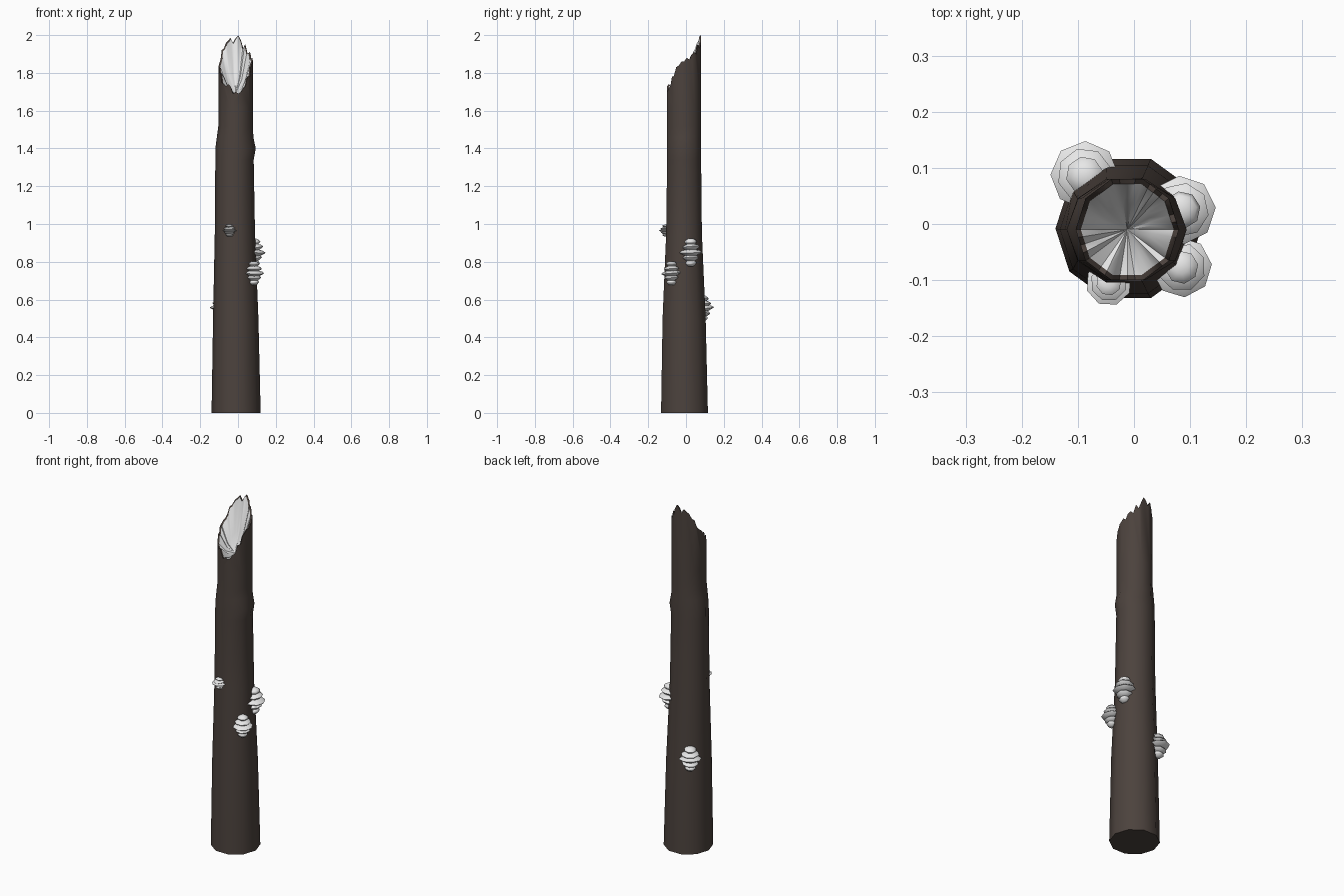
import bpy, bmesh, math, random
from mathutils import Matrix, Vector

if "Cube" in bpy.data.objects:
    bpy.data.objects.remove(bpy.data.objects["Cube"])

random.seed(4)


def material(name, colour):
    m = bpy.data.materials.new(name)
    m.diffuse_color = (*colour, 1)
    m.use_nodes = True
    m.node_tree.nodes["Principled BSDF"].inputs["Base Color"].default_value = m.diffuse_color
    return m


bark = material("dark bark", (0.072, 0.055, 0.047))
pale = material("pale white", (0.8, 0.8, 0.8))


def finish(bm, name, mats, angle):
    bmesh.ops.recalc_face_normals(bm, faces=bm.faces)
    me = bpy.data.meshes.new(name)
    bm.to_mesh(me)
    bm.free()
    for m in mats:
        me.materials.append(m)
    ob = bpy.data.objects.new(name, me)
    bpy.context.collection.objects.link(ob)
    bpy.ops.object.select_all(action='DESELECT')
    ob.select_set(True)
    bpy.context.view_layer.objects.active = ob
    bpy.ops.object.shade_smooth_by_angle(angle=math.radians(angle))
    return ob


# Trunk: ten-sided rings given as (z, xmin, xmax, ymin, ymax)
SIDES, SUB = 10, 4
RINGS = [(0, -.14, .12, -.132, .116), (.5, -.132, .108, -.124, .104),
         (.95, -.123, .09, -.105, .084), (1.34, -.12, .083, -.1, .08),
         (1.4, -.12, .094, -.1, .08), (1.46, -.112, .081, -.1, .08),
         (1.52, -.104, .08, -.1, .08), (1.62, -.104, .08, -.1, .08)]
# Heights of the splintered rim, every 9 degrees from +x
RIM = [1.86, 1.88, 1.87, 1.90, 1.91, 1.90, 1.95, 1.93, 1.97, 2.0,
       1.985, 1.96, 1.985, 1.97, 1.96, 1.93, 1.92, 1.88, 1.86, 1.85,
       1.83, 1.83, 1.79, 1.80, 1.75, 1.74, 1.73, 1.74, 1.73, 1.69,
       1.70, 1.69, 1.70, 1.72, 1.73, 1.78, 1.78, 1.83, 1.84, 1.86]


def ring_points(z, x0, x1, y0, y1):
    c = Vector(((x0 + x1) / 2, (y0 + y1) / 2, z))
    rx, ry = (x1 - x0) / 2, (y1 - y0) / 2 / math.sin(math.radians(72))
    return [c + Vector((rx * math.cos(i * math.tau / SIDES),
                        ry * math.sin(i * math.tau / SIDES), 0)) for i in range(SIDES)]


bm = bmesh.new()
rings = [[bm.verts.new(p) for p in ring_points(*r)] for r in RINGS]
for a, b in zip(rings, rings[1:]):
    for i in range(SIDES):
        j = (i + 1) % SIDES
        bm.faces.new((a[i], a[j], b[j], b[i]))
bm.faces.new(rings[0][::-1])

# Splintered rim, inner lip and pale hollow
top = ring_points(*RINGS[-1])
centre = sum(top, Vector()) / SIDES
N = len(RIM)


def rim_ring(scale, height):
    out = []
    for k, z in enumerate(RIM):
        i, t = divmod(k, SUB)
        p = top[i].lerp(top[(i + 1) % SIDES], t / SUB)
        p = centre + (p - centre) * scale
        out.append(bm.verts.new((p.x, p.y, height(z))))
    return out


outer = rim_ring(1, lambda z: z)
lip = rim_ring(.9, lambda z: z - .005)
hollow = rim_ring(.5, lambda z: 1.68 + .4 * (z - 1.69))
tip = bm.verts.new((centre.x, centre.y, 1.69))
for i in range(SIDES):
    edge = [outer[(i * SUB + s) % N] for s in range(SUB + 1)]
    bm.faces.new([rings[-1][i], rings[-1][(i + 1) % SIDES]] + edge[::-1])
for k in range(N):
    j = (k + 1) % N
    bm.faces.new((outer[k], outer[j], lip[j], lip[k]))
    bm.faces.new((lip[k], lip[j], hollow[j], hollow[k])).material_index = 1
    bm.faces.new((hollow[k], hollow[j], tip)).material_index = 1
finish(bm, "broken_trunk", [bark, pale], 45)


# Bracket fungi: stacks of eight-sided lens-shaped caps
def fungus(name, x, y, z0, z1, radius):
    bm = bmesh.new()
    sizes = [.5, .72, 1, .8, .55]
    step = (z1 - z0) / len(sizes)
    for n, s in enumerate(sizes):
        r = radius * s
        z = z0 + step * (n + .5)
        tilt = Matrix.Rotation(random.uniform(-.1, .1), 4, 'X') @ \
            Matrix.Rotation(random.uniform(-.1, .1), 4, 'Y')
        turn = random.uniform(0, 1)
        place = Matrix.Translation((x, y, z)) @ tilt
        h = step * .65
        levels = []
        for f, dz in ((.5, -h), (.93, -.25 * h), (1, 0), (.8, .5 * h), (.4, .9 * h)):
            levels.append([bm.verts.new(place @ Vector((
                r * f * math.cos(turn + i * math.tau / 8),
                r * f * math.sin(turn + i * math.tau / 8), dz))) for i in range(8)])
        for a, b in zip(levels, levels[1:]):
            for i in range(8):
                j = (i + 1) % 8
                bm.faces.new((a[i], a[j], b[j], b[i]))
        bm.faces.new(levels[0][::-1])
        bm.faces.new(levels[-1])
    finish(bm, name, [pale], 60)


fungus("fungus_back_left", -.088, .087, .49, .62, .061)
fungus("fungus_right", .085, .025, .78, .92, .061)
fungus("fungus_front_right", .085, -.077, .68, .80, .054)
fungus("fungus_front", -.045, -.105, .935, .995, .041)
